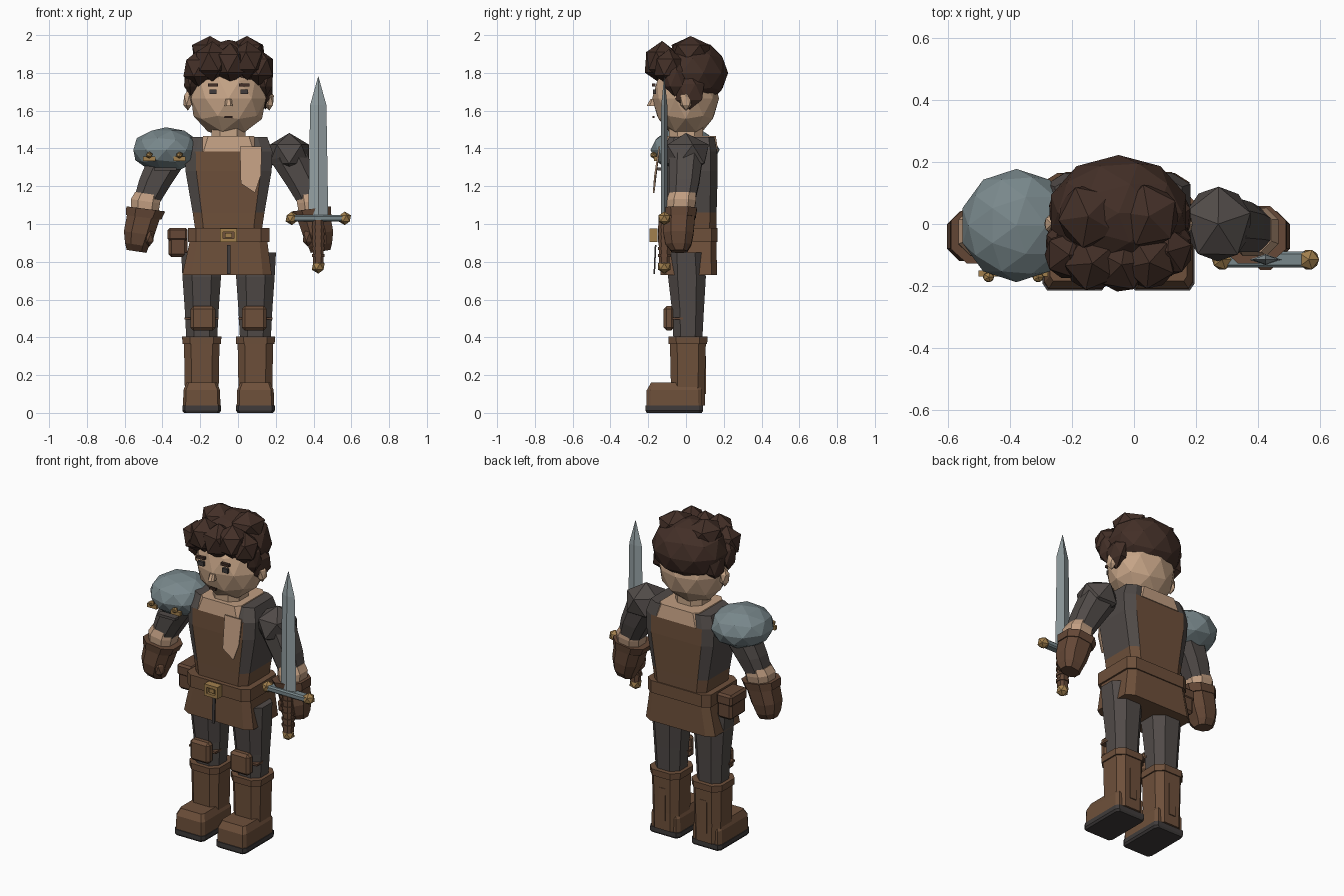
import bpy, bmesh, math
from mathutils import Vector, Matrix

if "Cube" in bpy.data.objects:
    bpy.data.objects.remove(bpy.data.objects["Cube"])

CX = -0.05  # body centre line


def mat(name, r, g, b):
    m = bpy.data.materials.new(name)
    m.diffuse_color = (r, g, b, 1)
    m.use_nodes = True
    m.node_tree.nodes["Principled BSDF"].inputs["Base Color"].default_value = m.diffuse_color
    return m


HAIR = mat("dark_hair", 0.055, 0.028, 0.020)
SKIN = mat("skin", 0.56, 0.37, 0.24)
CLOTH = mat("linen", 0.53, 0.34, 0.22)
LEATHER = mat("leather", 0.155, 0.080, 0.043)
GLOVE = mat("glove_leather", 0.128, 0.064, 0.037)
GREY = mat("dark_cloth", 0.082, 0.070, 0.065)
STEEL = mat("steel", 0.19, 0.245, 0.26)
BLADE = mat("bright_steel", 0.30, 0.355, 0.37)
GOLD = mat("brass", 0.36, 0.215, 0.075)
SOLE = mat("sole", 0.050, 0.044, 0.043)


def finish(name, bm, *mats):
    bmesh.ops.recalc_face_normals(bm, faces=bm.faces)
    me = bpy.data.meshes.new(name)
    bm.to_mesh(me)
    bm.free()
    for m in mats:
        me.materials.append(m)
    ob = bpy.data.objects.new(name, me)
    bpy.context.collection.objects.link(ob)
    return ob


def outline(rx, ry, c):
    """Chamfered rectangle; c is the chamfer share, c=1 gives a diamond."""
    if c >= 1:
        return [(rx, 0), (0, ry), (-rx, 0), (0, -ry)]
    k = 1 - c
    return [(rx, -ry*k), (rx, ry*k), (rx*k, ry), (-rx*k, ry),
            (-rx, ry*k), (-rx, -ry*k), (-rx*k, -ry), (rx*k, -ry)]


def loft(name, rings, m, c=0.5, tilt=0.0):
    """Stacked rings given as (x, y, z, rx, ry), tilted along x."""
    bm = bmesh.new()
    loops = [[bm.verts.new((x + px, y + py, z + px*tilt)) for px, py in outline(rx, ry, c)]
             for x, y, z, rx, ry in rings]
    for a, b in zip(loops, loops[1:]):
        for i in range(len(a)):
            j = (i + 1) % len(a)
            bm.faces.new((a[i], a[j], b[j], b[i]))
    bm.faces.new(loops[0][::-1])
    bm.faces.new(loops[-1])
    return finish(name, bm, m)


def ball(name, loc, r, m, sub=1, spin=0.0):
    bm = bmesh.new()
    bmesh.ops.create_icosphere(bm, subdivisions=sub, radius=1)
    bm.transform(Matrix.Translation(loc) @ Matrix.Diagonal((*r, 1)) @ Matrix.Rotation(spin, 4, 'Z'))
    return finish(name, bm, m)


def box(name, loc, half, m, bevel=0.0):
    bm = bmesh.new()
    bmesh.ops.create_cube(bm, size=2)
    bm.transform(Matrix.Translation(loc) @ Matrix.Diagonal((*half, 1)))
    if bevel:
        bmesh.ops.bevel(bm, geom=bm.edges[:], offset=bevel, segments=1, affect='EDGES')
    return finish(name, bm, m)


def plate(name, pts, m, t=0.008):
    bm = bmesh.new()
    f = bm.faces.new([bm.verts.new(p) for p in pts])
    new = bmesh.ops.extrude_face_region(bm, geom=[f])["geom"]
    bmesh.ops.translate(bm, vec=(0, t, 0), verts=[v for v in new if isinstance(v, bmesh.types.BMVert)])
    return finish(name, bm, m)


# Torso: leather front and back, dark cloth sides and yoke
torso = loft("torso", [(CX, .02, .96, .175, .14), (CX, .02, 1.06, .19, .142),
                       (CX, .02, 1.28, .228, .148), (CX, .02, 1.385, .232, .145),
                       (CX, .03, 1.46, .205, .12)], LEATHER, 0.25)
torso.data.materials.append(GREY)
for p in torso.data.polygons:
    if abs(p.normal.y) < 0.88 or p.center.z > 1.39:
        p.material_index = 1 if p.center.z > 1.06 else 0
loft("collar", [(CX, .02, 1.385, .165, .15), (CX, .02, 1.465, .135, .138)], CLOTH, 0.2)
loft("neck", [(CX, 0, 1.40, .09, .09), (CX, 0, 1.54, .09, .09)], SKIN)
plate("linen_flap", [(.01, -.145, 1.41), (.125, -.145, 1.41), (.122, -.168, 1.26),
                     (.09, -.175, 1.165), (.015, -.172, 1.215)], CLOTH)

# Skirt, belt and pouch
loft("skirt", [(-.058, .015, .73, .237, .150), (CX, .015, .91, .205, .145)], LEATHER, 0.2)
loft("belt", [(CX, .01, .905, .216, .157), (CX, .01, .98, .216, .157)], LEATHER, 0.2)
plate("belt_strap", [(CX-.009, -.165, .89), (CX+.009, -.165, .89),
                     (CX+.009, -.172, .735), (CX-.009, -.172, .735)], SOLE)
for dx, dz, hx, hz in ((0, .027, .045, .009), (0, -.027, .045, .009),
                       (-.038, 0, .008, .035), (.038, 0, .008, .035)):
    box("buckle_bar", (CX+dx, -.172, .94+dz), (hx, .022, hz), GOLD)
box("buckle_prong", (CX, -.172, .94), (.018, .016, .012), GOLD)
box("pouch", (-.318, .01, .89), (.05, .075, .065), GLOVE, .015)
box("pouch_flap", (-.32, .01, .945), (.053, .08, .035), GLOVE, .012)

# Legs and boots
for s in (-1, 1):
    x = CX + s*.142
    loft("leg", [(x, .01, .36, .08, .075), (x, .01, .55, .09, .085),
                 (x, .005, .72, .102, .10), (x+s*.004, 0, .85, .105, .095)], GREY)
    box("knee_pad", (x-s*.006, -.09, .50), (.066, .028, .065), LEATHER, .016)
    box("knee_strap", (x, -.045, .50), (.09, .03, .006), GLOVE)
    loft("boot_shaft", [(x, .01, .04, .088, .09), (x, .01, .15, .09, .09),
                        (x, .01, .37, .094, .095)], LEATHER, 0.4)
    loft("boot_cuff", [(x, .01, .365, .102, .102), (x, .01, .405, .104, .104)], LEATHER, 0.4)
    loft("boot_foot", [(x, -.062, .03, .099, .148), (x, -.062, .12, .097, .146),
                       (x, -.06, .16, .08, .125)], LEATHER, 0.14)
    loft("boot_sole", [(x, -.062, 0, .094, .146), (x, -.062, .012, .103, .153),
                       (x, -.062, .038, .103, .153)], SOLE, 0.14)
    box("heel_strip", (x, .098, .2), (.022, .008, .1), LEATHER)

# Arms and gloves
for s in (-1, 1):
    def ring(off, y, z, rx, ry):
        return (CX + s*off, y, z, rx, ry)
    ball("shoulder", (CX + s*.322, .0, 1.37), (.122, .135, .112), GREY, 1, .3)
    loft("sleeve", [ring(.43, -.02, 1.13, .068, .07), ring(.39, -.01, 1.22, .082, .08),
                    ring(.315, 0, 1.36, .098, .09)], GREY, .5, s*.2)
    loft("linen_cuff", [ring(.445, -.03, 1.06, .072, .072), ring(.44, -.025, 1.12, .077, .078),
                        ring(.428, -.02, 1.16, .066, .07)], CLOTH, .5, s*.15)
    loft("glove_cuff", [ring(.45, -.035, 1.035, .094, .086), ring(.438, -.035, 1.08, .103, .093)],
         GLOVE, .5, s*.13)
    loft("glove", [ring(.487, -.035, .855, .052, .042), ring(.485, -.04, .89, .063, .068),
                   ring(.474, -.04, .95, .08, .08), ring(.445, -.035, 1.06, .088, .084)],
         GLOVE, .5, s*.15)
    ball("thumb", (CX + s*.42, -.09, .93), (.03, .035, .05), GLOVE)

# Steel shoulder guard with brass fittings
ball("shoulder_guard", (-.38, -.005, 1.392), (.183, .183, .12), STEEL, 2)
box("guard_strap", (-.385, -.13, 1.292), (.06, .02, .008), GREY)
for x in (-.47, -.31):
    ball("guard_rivet", (x, -.172, 1.365), (.02, .018, .018), GOLD)
    box("rivet_tab", (x, -.160, 1.345), (.032, .01, .012), GOLD)

# Sword
SX, SY = .425, -.115
loft("blade", [(SX, SY, 1.03, .053, .018), (SX, SY, 1.63, .043, .016),
               (SX, SY, 1.78, .001, .001)], BLADE, 1)
box("crossguard", (SX, SY, 1.03), (.14, .026, .018), STEEL, .008)
for x in (SX-.14, SX+.14):
    ball("guard_knob", (x, SY, 1.03), (.037, .037, .036), GOLD)
loft("grip", [(SX, SY, .79, .028, .028), (SX, SY, 1.02, .031, .031)], GLOVE)
for i in range(5):
    z = .825 + i*.038
    loft("grip_wrap", [(SX, SY, z, .034, .034), (SX, SY, z+.016, .034, .034)], GLOVE)
ball("pommel", (SX, SY, .775), (.038, .038, .038), GOLD)

# Head and face
ball("head", (CX, -.002, 1.665), (.208, .177, .207), SKIN, 2)
loft("nose", [(CX, -.178, 1.625, .021, .03), (CX, -.17, 1.662, .016, .018)], SKIN)
box("mouth", (CX, -.172, 1.567), (.022, .006, .006), HAIR)
for s in (-1, 1):
    x = CX + s*.083
    box("eye", (x, -.168, 1.70), (.019, .008, .013), SOLE)
    box("eyebrow", (x, -.170, 1.737), (.027, .009, .008), HAIR)
    ball("ear", (CX + s*.215, 0, 1.655), (.028, .035, .055), SKIN)

# Hair: skull cap, side locks, crown lobes and fringe tufts
ball("hair_cap", (CX, .035, 1.80), (.23, .188, .175), HAIR, 2)
ball("side_lock", (CX + .195, .02, 1.70), (.045, .085, .095), HAIR, 1, .4)
ball("side_lock", (CX - .185, .045, 1.74), (.045, .08, .09), HAIR, 1, .4)
for s in (-1, 1):
    ball("sideburn", (CX + s*.2, -.06, 1.77), (.04, .065, .095), HAIR, 1, .2)
    ball("crown_lobe", (CX + s*.098, .025, 1.91), (.108, .115, .085), HAIR, 1, s*.5)
for i, (off, y, z, r) in enumerate(((-.16, -.10, 1.825, .088), (-.085, -.128, 1.86, .098),
                                    (.01, -.132, 1.85, .098), (.10, -.125, 1.865, .094),
                                    (.16, -.09, 1.83, .088))):
    ball("fringe_tuft", (CX + off, y, z), (r, r, r*1.1), HAIR, 1, i*.7)
